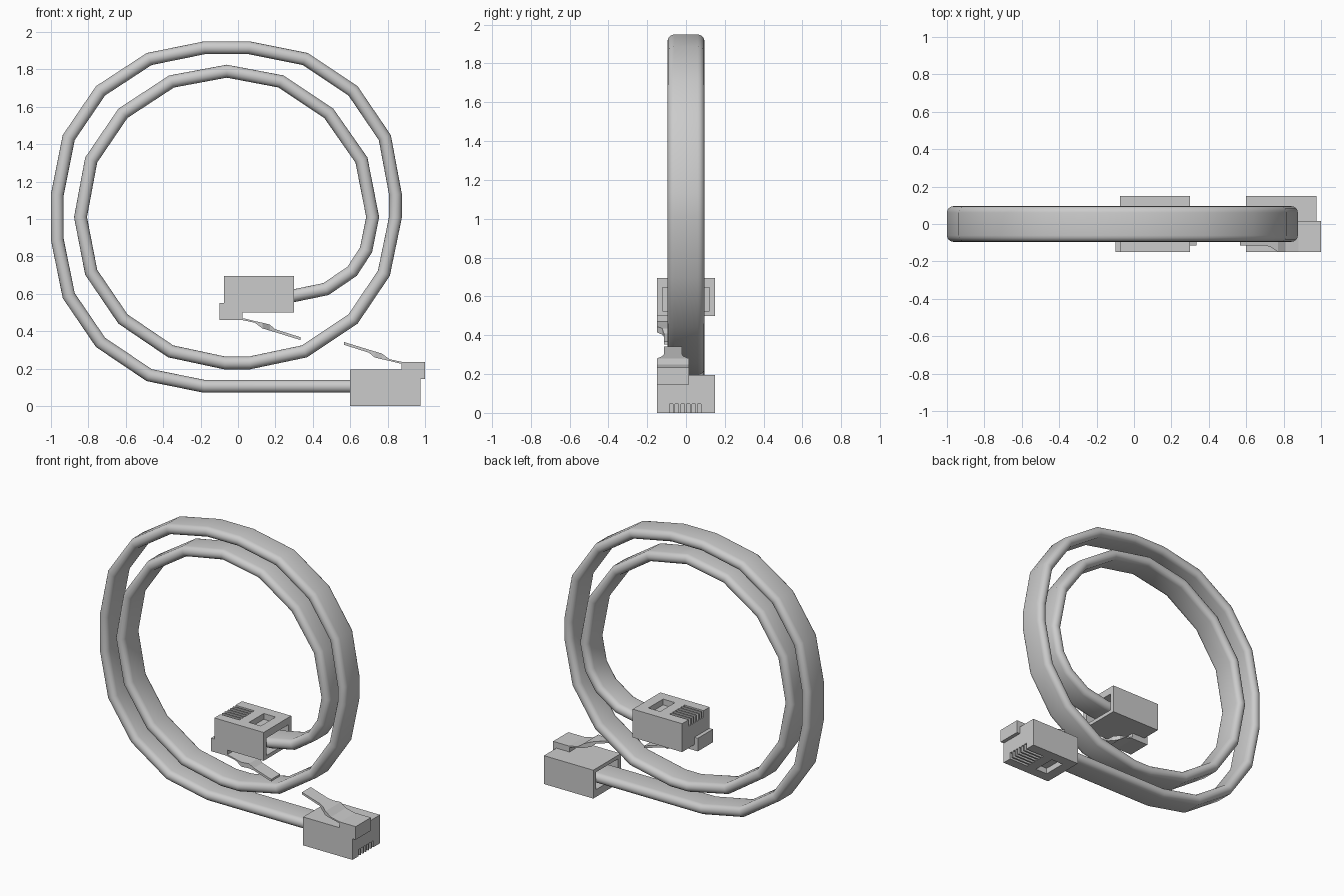
import bpy, bmesh, math
from mathutils import Matrix, Vector

if "Cube" in bpy.data.objects:
    bpy.data.objects.remove(bpy.data.objects["Cube"], do_unlink=True)

grey = bpy.data.materials.new("light grey plastic")
grey.use_nodes = True
colour = (0.6, 0.6, 0.6, 1)
grey.diffuse_color = colour
grey.node_tree.nodes["Principled BSDF"].inputs["Base Color"].default_value = colour


def make_object(name, bm):
    bmesh.ops.recalc_face_normals(bm, faces=bm.faces)
    mesh = bpy.data.meshes.new(name)
    bm.to_mesh(mesh)
    bm.free()
    mesh.materials.append(grey)
    obj = bpy.data.objects.new(name, mesh)
    bpy.context.collection.objects.link(obj)
    return obj


def activate(obj):
    bpy.ops.object.select_all(action='DESELECT')
    obj.select_set(True)
    bpy.context.view_layer.objects.active = obj


def add_box(bm, x, y, z):
    size = Matrix.Diagonal((x[1] - x[0], y[1] - y[0], z[1] - z[0], 1))
    centre = Matrix.Translation((sum(x) / 2, sum(y) / 2, sum(z) / 2))
    bmesh.ops.create_cube(bm, size=1, matrix=centre @ size)


def box(name, x, y, z):
    bm = bmesh.new()
    add_box(bm, x, y, z)
    return make_object(name, bm)


# Flat cable: capsule section swept along a mitred spiral
path = [Vector(p) for p in (
    (.69, .105), (-.18, .105), (-.475, .165), (-.735, .34), (-.905, .59),
    (-.966, .89), (-.966, 1.13), (-.905, 1.435), (-.735, 1.685), (-.475, 1.855),
    (-.18, 1.915), (.06, 1.915), (.36, 1.855), (.615, 1.685), (.785, 1.435),
    (.842, 1.13), (.842, 1.01), (.78, .71), (.615, .465), (.355, .292),
    (.06, .23), (-.07, .23), (-.36, .292), (-.615, .465), (-.785, .715),
    (-.842, 1.01), (-.785, 1.315), (-.615, 1.565), (-.355, 1.735), (-.06, 1.79),
    (.23, 1.735), (.485, 1.565), (.66, 1.315), (.72, 1.01), (.685, .835),
    (.61, .72), (.47, .625), (.3, .59), (.21, .585))]
radius, half_width, steps = .034, .095, 8
section = []
for side in (1, -1):
    for i in range(steps + 1):
        a = math.pi * i / steps
        section.append((side * radius * math.cos(a),
                        side * (half_width - radius + radius * math.sin(a))))

bm = bmesh.new()
rings = []
for i, p in enumerate(path):
    before = (p - path[i - 1]).normalized() if i else (path[1] - p).normalized()
    after = (path[i + 1] - p).normalized() if i + 1 < len(path) else before
    tangent = (before + after).normalized()
    normal = Vector((-tangent.y, tangent.x)) / tangent.dot(before)
    rings.append([bm.verts.new((p.x + normal.x * u, v, p.y + normal.y * u))
                  for u, v in section])
count = len(section)
for a, b in zip(rings, rings[1:]):
    for j in range(count):
        k = (j + 1) % count
        bm.faces.new((a[j], a[k], b[k], b[j]))
bm.faces.new(rings[0])
bm.faces.new(rings[-1])
cable = make_object("cable", bm)
activate(cable)
bpy.ops.object.shade_smooth_by_angle(angle=math.radians(35))

# Plug body with contact slots, pit and rear cable opening cut out
body = box("lower_plug_body", (.6, .975), (-.15, .15), (0, .195))
bm = bmesh.new()
for i in range(6):
    y = -.0755 + i * .029
    add_box(bm, (.83, 1.0), (y - .009, y + .009), (-.02, .045))
add_box(bm, (.67, .76), (-.08, .08), (-.02, .04))
add_box(bm, (.55, .71), (-.12, .12), (.05, .17))
cutter = make_object("plug_cutter", bm)
cutter.hide_render = True
cut = body.modifiers.new("cut", 'BOOLEAN')
cut.operation = 'DIFFERENCE'
cut.solver = 'EXACT'
cut.object = cutter
activate(body)
bpy.ops.object.modifier_apply(modifier="cut")
bpy.data.objects.remove(cutter, do_unlink=True)

# Latch block at the nose
block = box("lower_latch_block", (.875, 1.0), (-.15, .015), (.145, .235))

# Latch arm: (x, bottom, top, half width) stations, wide then narrow
stations = [(.88, .224, .235, .0825), (.81, .241, .25, .0825),
            (.77, .25, .28, .0825), (.73, .26, .292, .055),
            (.7, .285, .301, .047), (.567, .327, .342, .047)]
bm = bmesh.new()
rings = []
for x, low, high, w in stations:
    rings.append([bm.verts.new((x, -.0675 + s * w, z))
                  for s, z in ((-1, low), (1, low), (1, high), (-1, high))])
for a, b in zip(rings, rings[1:]):
    for j in range(4):
        k = (j + 1) % 4
        bm.faces.new((a[j], a[k], b[k], b[j]))
bm.faces.new(rings[0])
bm.faces.new(rings[-1])
arm = make_object("lower_latch_arm", bm)

# Upper plug: the same parts turned half round about y
turn = Matrix.Translation((.9, 0, .695)) @ Matrix.Rotation(math.pi, 4, 'Y')
for part in (body, block, arm):
    twin = part.copy()
    twin.data = part.data.copy()
    twin.data.transform(turn)
    twin.name = part.name.replace("lower", "upper")
    bpy.context.collection.objects.link(twin)
